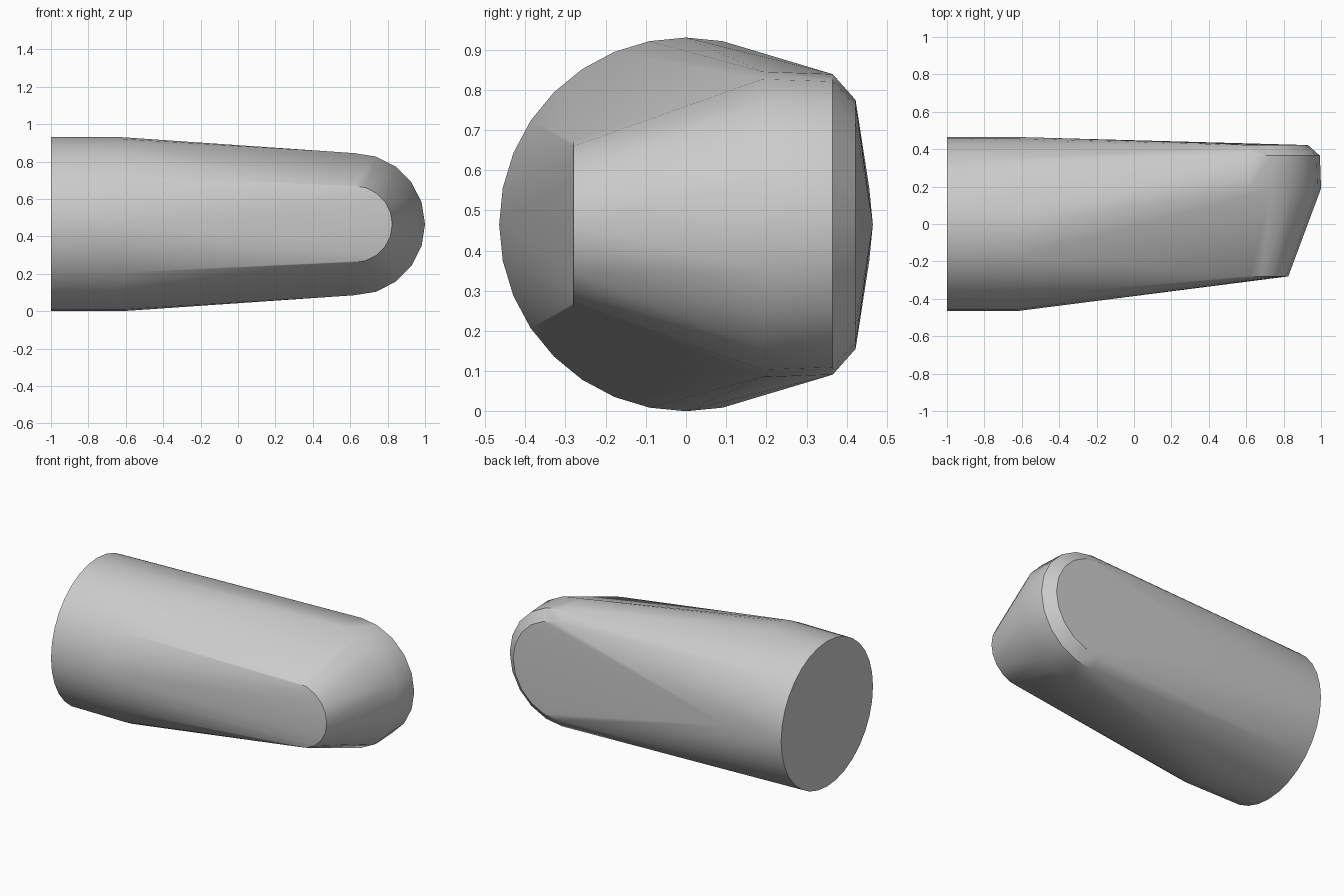
import bpy, bmesh
from math import sin, cos, pi, radians

cube = bpy.data.objects.get("Cube")
if cube:
    bpy.data.objects.remove(cube)

RADIUS = 0.465      # round shank, also the height of its axis
TIP_X = 0.62        # centre of the rounded tip
SHANK_SIDES = 32
TIP_STEPS = 10

grey = bpy.data.materials.new("plain_grey")
grey.use_nodes = True
colour = (0.6, 0.6, 0.6, 1)
grey.diffuse_color = colour
grey.node_tree.nodes["Principled BSDF"].inputs["Base Color"].default_value = colour

bm = bmesh.new()

# Round shank: two rings along x
for x in (-1, -TIP_X):
    for i in range(SHANK_SIDES):
        a = 2 * pi * i / SHANK_SIDES
        bm.verts.new((x, RADIUS * cos(a), RADIUS + RADIUS * sin(a)))

# Rounded tip: half circles stacked from the front face to the bevelled back
for y, r in ((-0.28, 0.205), (0.19, 0.38), (0.365, 0.374), (0.422, 0.31)):
    for i in range(TIP_STEPS + 1):
        a = pi * i / TIP_STEPS - pi / 2
        bm.verts.new((TIP_X + r * cos(a), y, RADIUS + r * sin(a)))

# Skin stretched over shank and tip
bmesh.ops.convex_hull(bm, input=bm.verts)
bmesh.ops.dissolve_limit(bm, angle_limit=radians(0.5), verts=bm.verts, edges=bm.edges)
bmesh.ops.recalc_face_normals(bm, faces=bm.faces)

mesh = bpy.data.meshes.new("tapered_body")
bm.to_mesh(mesh)
bm.free()
mesh.materials.append(grey)
body = bpy.data.objects.new("tapered_body", mesh)
bpy.context.collection.objects.link(body)

bpy.ops.object.select_all(action="DESELECT")
body.select_set(True)
bpy.context.view_layer.objects.active = body
bpy.ops.object.shade_smooth_by_angle(angle=radians(30))
